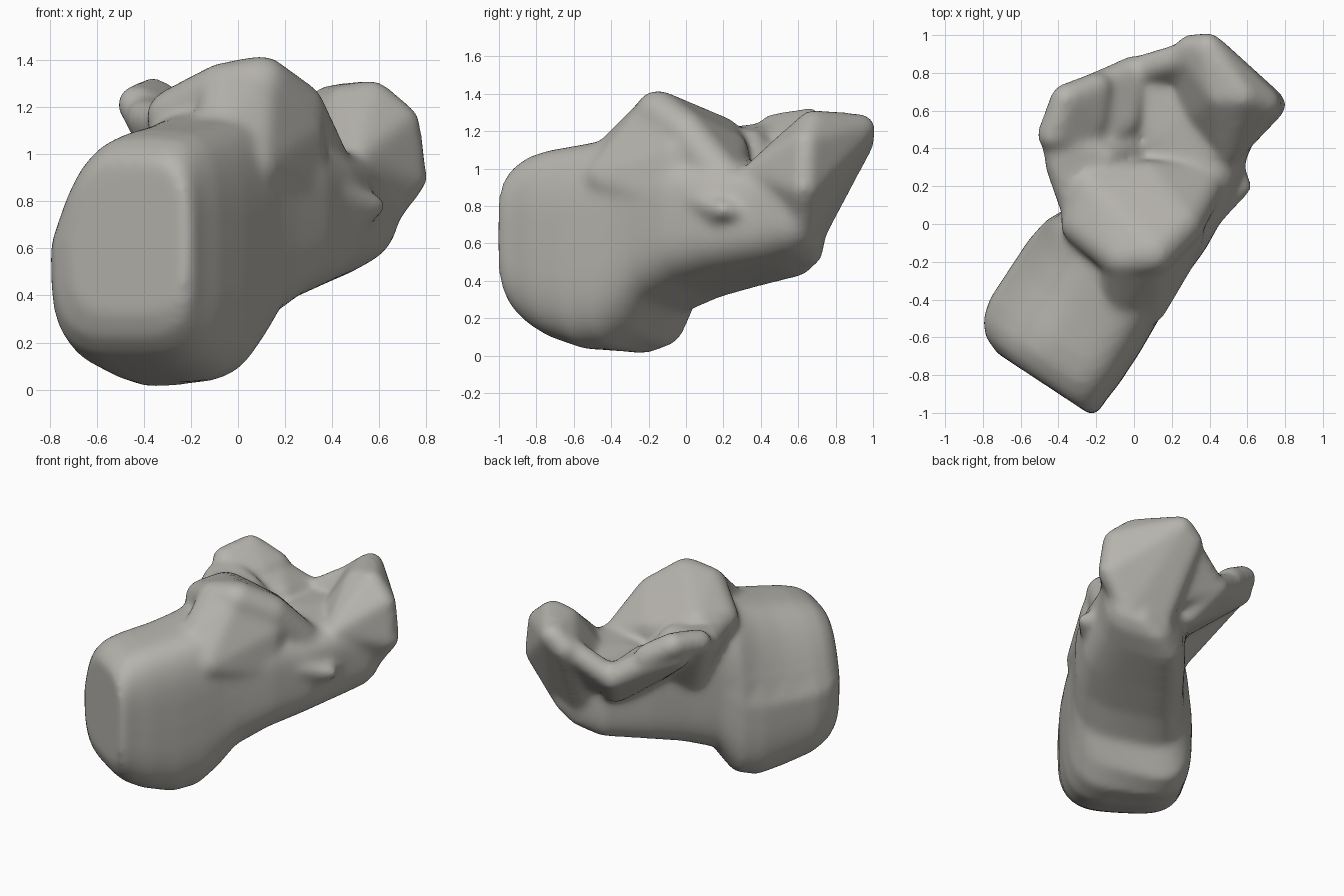
import bpy, bmesh, math
from mathutils import Vector

if "Cube" in bpy.data.objects:
    bpy.data.objects.remove(bpy.data.objects["Cube"], do_unlink=True)

AXIS = Vector((0.55, 0.835, 0))      # heel to front
SIDE = Vector((0.835, -0.55, 0))     # towards the outer wall
UP = Vector((0, 0, 1))


def power(v, e):
    return math.copysign(abs(v) ** e, v)


def loft(bm, sections, count=48):
    """Skin rounded sections: (s, inner, outer, low, high, lean, tilt)."""
    rings = []
    for s, inner, outer, low, high, lean, tilt in sections:
        mid, half = (inner + outer) / 2, (outer - inner) / 2
        ring = []
        for i in range(count):
            a = math.tau * i / count
            c, h = power(math.cos(a), 0.56), power(math.sin(a), 0.56)
            t = mid + half * c + lean * max(0, h) * (1 - c) / 2
            z = (low + high) / 2 + (high - low) / 2 * h + tilt * c * (1 - h) / 2
            ring.append(bm.verts.new(AXIS * s + SIDE * t + UP * z))
        rings.append(ring)
    for a, b in zip(rings, rings[1:]):
        for i in range(count):
            j = (i + 1) % count
            bm.faces.new((a[i], a[j], b[j], b[i]))
    bm.faces.new(rings[0][::-1])
    bm.faces.new(rings[-1])


def ball_points():
    """Points spread over a unit ball."""
    ball = bmesh.new()
    bmesh.ops.create_icosphere(ball, subdivisions=3, radius=1)
    points = [v.co.copy() for v in ball.verts]
    ball.free()
    return points


BALL = ball_points()


def lump(bm, radius, *centres):
    """Convex hull around a set of equal balls."""
    verts = [bm.verts.new(Vector(c) + p * radius) for c in centres for p in BALL]
    bmesh.ops.convex_hull(bm, input=verts)
    inside = [v for v in verts if v.is_valid and not v.link_faces]
    bmesh.ops.delete(bm, geom=inside, context="VERTS")


bm = bmesh.new()

# Main shaft from the heel to the front joint
loft(bm, [
    (-0.97, -0.23, 0.37, 0.32, 0.97, 0.10, 0),
    (-0.93, -0.33, 0.39, 0.22, 1.02, 0.14, 0),
    (-0.86, -0.39, 0.39, 0.15, 1.07, 0.18, 0),
    (-0.75, -0.42, 0.40, 0.09, 1.10, 0.20, 0),
    (-0.55, -0.42, 0.40, 0.03, 1.13, 0.18, 0),
    (-0.38, -0.42, 0.39, 0.02, 1.16, 0.14, 0.04),
    (-0.24, -0.40, 0.38, 0.09, 1.18, 0.05, 0.09),
    (-0.12, -0.34, 0.38, 0.25, 1.15, 0.0, 0.06),
    (0.10, -0.31, 0.39, 0.34, 1.08, 0.0, 0.08),
    (0.35, -0.29, 0.37, 0.40, 1.03, 0.0, 0.08),
    (0.65, -0.24, 0.30, 0.46, 1.02, 0.0, 0.08),
    (0.80, -0.14, 0.28, 0.52, 1.03, 0.0, 0.06),
    (0.88, 0.0, 0.25, 0.60, 1.05, 0.0, 0.04),
])

# Domed upper joint surface with its ramp towards the heel
lump(bm, 0.12, (-0.06, -0.17, 1.27), (0.1, -0.15, 1.3), (0.25, 0.0, 1.19),
     (0.36, 0.2, 0.95), (-0.27, 0.0, 1.16), (-0.22, 0.18, 1.16),
     (0.08, 0.22, 1.08), (0, -0.2, 0.85), (-0.2, 0.2, 0.9))
lump(bm, 0.12, (0.08, -0.16, 1.27), (-0.05, -0.19, 1.25), (-0.06, -0.38, 1.06),
     (0.06, -0.42, 0.95), (0.25, -0.05, 1.08), (0.26, -0.08, 0.85))

# Inner shelf and its root
lump(bm, 0.085, (-0.43, 0.47, 1.21), (-0.36, 0.66, 1.24), (-0.2, 0.72, 1.14),
     (-0.22, 0.56, 1.13), (-0.28, 0.42, 1.12))
lump(bm, 0.085, (-0.36, 0.62, 1.15), (-0.2, 0.72, 1.1), (0.0, 0.81, 0.97),
     (-0.25, 0.4, 1.08), (-0.05, 0.55, 1.03), (0.0, 0.4, 0.85), (0.1, 0.65, 0.8))
lump(bm, 0.08, (-0.39, 0.3, 1.15), (-0.41, 0.44, 1.17), (-0.3, 0.05, 1.12),
     (-0.15, 0.35, 1.13), (-0.2, 0.2, 0.8), (0.0, 0.4, 0.95))

# Saddle between the dome and the front end
lump(bm, 0.08, (0.37, 0.28, 0.95), (0.1, 0.45, 0.96), (0.3, 0.6, 0.96),
     (0.05, 0.75, 0.95))

# Raised front end
lump(bm, 0.085, (0.3, 0.92, 1.14), (0.39, 0.93, 1.21), (0.57, 0.68, 1.23),
     (0.46, 0.68, 1.21), (0.69, 0.64, 1.13), (0.72, 0.63, 0.9), (0.56, 0.62, 0.69),
     (0.5, 0.4, 0.98), (0.3, 0.55, 0.9), (0.35, 0.66, 0.65))
lump(bm, 0.08, (0.32, 0.9, 1.15), (0.02, 0.81, 0.97), (0.25, 0.7, 0.85))

# Small ridge on the outer wall
lump(bm, 0.055, (0.42, 0.04, 0.83), (0.57, 0.2, 0.78), (0.54, 0.28, 0.77),
     (0.35, 0.2, 0.75), (0.4, 0.1, 0.7))

bmesh.ops.recalc_face_normals(bm, faces=bm.faces)
mesh = bpy.data.meshes.new("heel_bone")
bm.to_mesh(mesh)
bm.free()
bone = bpy.data.objects.new("heel_bone", mesh)
bpy.context.collection.objects.link(bone)
bpy.context.view_layer.objects.active = bone
bone.select_set(True)

# Fuse the parts into one soft surface
fuse = bone.modifiers.new("fuse", "REMESH")
fuse.mode, fuse.voxel_size = "VOXEL", 0.02
soften = bone.modifiers.new("soften", "SMOOTH")
soften.factor, soften.iterations = 0.5, 18
for name in ("fuse", "soften"):
    bpy.ops.object.modifier_apply(modifier=name)

# Single bone colour
mat = bpy.data.materials.new("bone_grey")
mat.use_nodes = True
colour = (0.47, 0.455, 0.42, 1)
mat.diffuse_color = colour
mat.node_tree.nodes["Principled BSDF"].inputs["Base Color"].default_value = colour
bone.data.materials.clear()
bone.data.materials.append(mat)
bpy.ops.object.shade_smooth()
